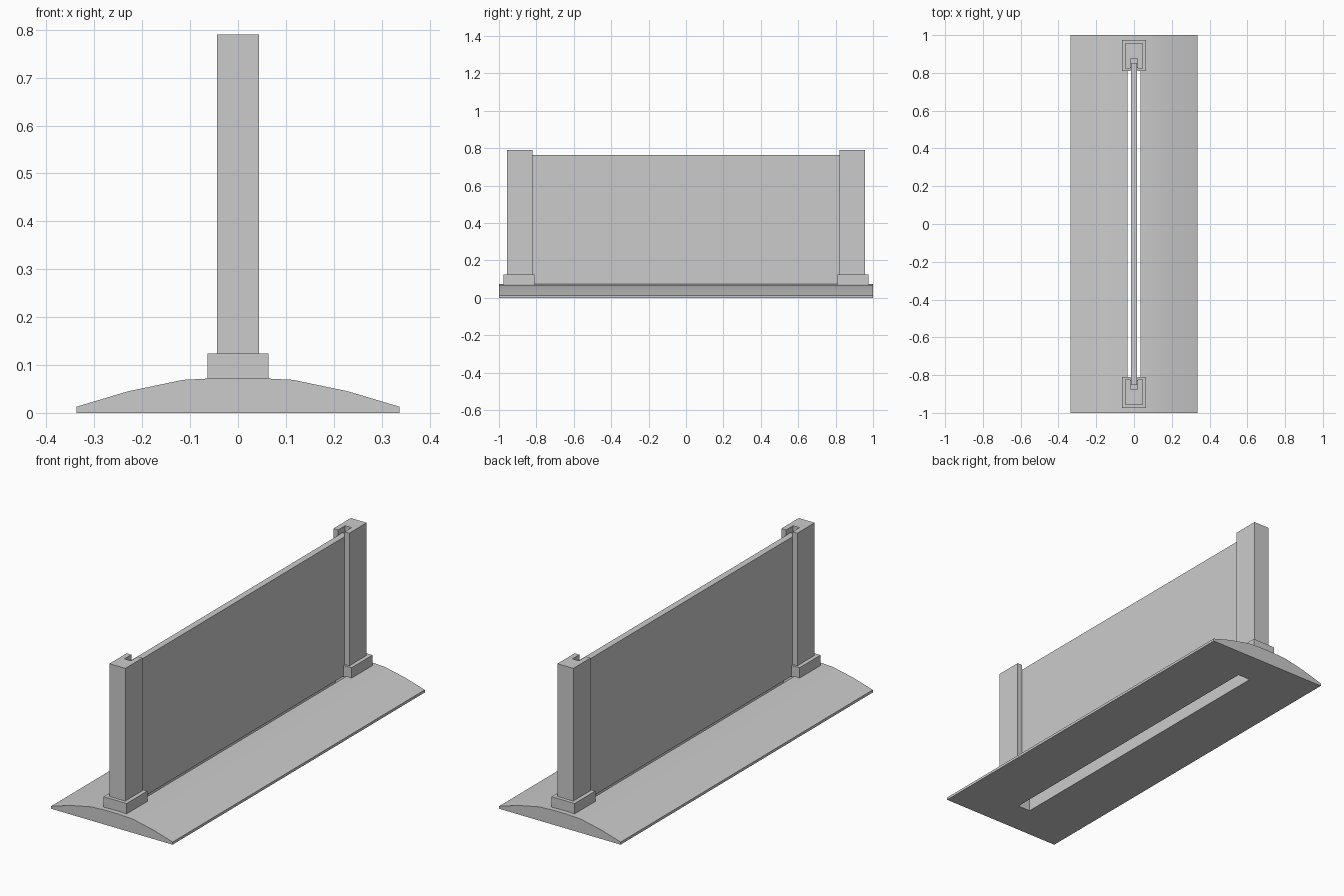
import bpy
import bmesh
from mathutils import Vector

if "Cube" in bpy.data.objects:
    bpy.data.objects.remove(bpy.data.objects["Cube"])


def extrude_profile(name, points, offset):
    """Make a solid by extruding a closed outline along an offset."""
    bm = bmesh.new()
    face = bm.faces.new([bm.verts.new(p) for p in points])
    out = bmesh.ops.extrude_face_region(bm, geom=[face])
    verts = [g for g in out["geom"] if isinstance(g, bmesh.types.BMVert)]
    bmesh.ops.translate(bm, verts=verts, vec=Vector(offset))
    bmesh.ops.recalc_face_normals(bm, faces=bm.faces)
    mesh = bpy.data.meshes.new(name)
    bm.to_mesh(mesh)
    bm.free()
    obj = bpy.data.objects.new(name, mesh)
    bpy.context.collection.objects.link(obj)
    return obj


def box(name, x, y, z):
    """Box from (min, max) pairs."""
    outline = [(x[0], y[0], z[0]), (x[1], y[0], z[0]),
               (x[1], y[1], z[0]), (x[0], y[1], z[0])]
    return extrude_profile(name, outline, (0, 0, z[1] - z[0]))


def channel(name, side, half_w, y_in, y_out, z0, z1):
    """Upright C-section, open towards the middle of the model."""
    g, y_g = 0.018, 0.875
    plan = [(-half_w, y_in), (-g, y_in), (-g, y_g), (g, y_g),
            (g, y_in), (half_w, y_in), (half_w, y_out), (-half_w, y_out)]
    return extrude_profile(name, [(x, side * y, z0) for x, y in plan], (0, 0, z1 - z0))


# Domed base plate
half = [(0.337, 0), (0.337, 0.013), (0.23, 0.045), (0.115, 0.069), (0.035, 0.073)]
profile = half + [(-x, z) for x, z in reversed(half)]
base = extrude_profile("base", [(x, -1, z) for x, z in profile], (0, 2, 0))

# Long slot through the base
cutter = box("slot_cutter", (-0.035, 0.035), (-0.825, 0.825), (-0.1, 0.2))
cutter.hide_render = True
mod = base.modifiers.new("slot", "BOOLEAN")
mod.operation = "DIFFERENCE"
mod.solver = "EXACT"
mod.object = cutter
bpy.context.view_layer.objects.active = base
base.select_set(True)
bpy.ops.object.modifier_apply(modifier=mod.name)
bpy.data.objects.remove(cutter)
bpy.ops.object.shade_smooth_by_angle(angle=0.5)

# Grooved posts and their feet at both ends
for label, side in (("front", -1), ("back", 1)):
    channel(label + "_foot", side, 0.064, 0.81, 0.975, 0.066, 0.124)
    channel(label + "_post", side, 0.044, 0.82, 0.957, 0.124, 0.79)

# Thin panel held in the grooves
box("panel", (-0.016, 0.016), (-0.853, 0.853), (0.067, 0.764))
